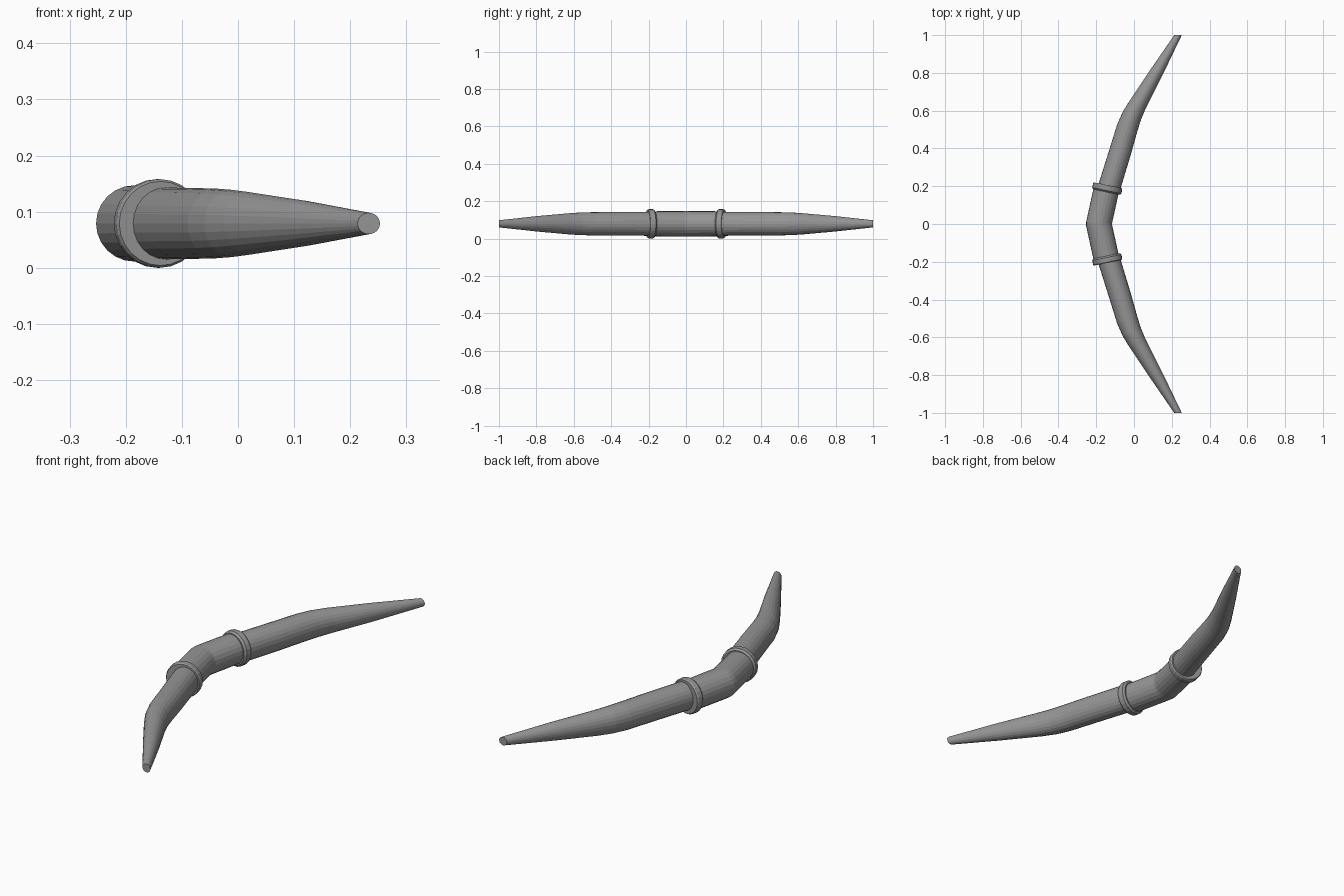
import bpy, bmesh, math
from mathutils import Vector

if "Cube" in bpy.data.objects:
    bpy.data.objects.remove(bpy.data.objects["Cube"])

ZC = 0.079    # height of the centre line
SIDES = 24

grey = bpy.data.materials.new("grey")
grey.diffuse_color = (0.3, 0.3, 0.3, 1)
grey.use_nodes = True
grey.node_tree.nodes["Principled BSDF"].inputs["Base Color"].default_value = grey.diffuse_color


def loft(name, rings):
    """Skin elliptical rings given as (outer xy, inner xy, half height)."""
    bm = bmesh.new()
    loops = []
    for outer, inner, hz in rings:
        o, i = Vector(outer), Vector(inner)
        c, r = (o + i) / 2, (i - o) / 2
        loop = []
        for k in range(SIDES):
            a = math.tau * k / SIDES
            p = c + r * math.cos(a)
            loop.append(bm.verts.new((p.x, p.y, ZC + hz * math.sin(a))))
        loops.append(loop)
    for a, b in zip(loops, loops[1:]):
        for k in range(SIDES):
            n = (k + 1) % SIDES
            bm.faces.new((a[k], a[n], b[n], b[k]))
    bm.faces.new(loops[0])
    bm.faces.new(loops[-1])
    bmesh.ops.recalc_face_normals(bm, faces=bm.faces)
    mesh = bpy.data.meshes.new(name)
    bm.to_mesh(mesh)
    bm.free()
    mesh.materials.append(grey)
    ob = bpy.data.objects.new(name, mesh)
    bpy.context.collection.objects.link(ob)
    return ob


# Curved stave: half of the rings, mirrored front to back
half = [
    ((-0.253, 0.012), (-0.116, 0.004), 0.068),
    ((-0.212, 0.200), (-0.080, 0.168), 0.067),
    ((-0.190, 0.205), (-0.075, 0.175), 0.064),
    ((-0.127, 0.405), (-0.016, 0.370), 0.063),
    ((-0.090, 0.525), (0.016, 0.485), 0.062),
    ((-0.060, 0.593), (0.036, 0.550), 0.060),
    ((-0.025, 0.650), (0.062, 0.612), 0.056),
    ((0.080, 0.807), (0.152, 0.790), 0.041),
    ((0.213, 1.000), (0.253, 1.000), 0.019),
]
mirrored = [((o[0], -o[1]), (i[0], -i[1]), hz) for o, i, hz in half]
loft("stave", mirrored[::-1] + half)

# Two chamfered collars around the grip ends
collar_profile = [(-0.018, 0.071), (-0.010, 0.079), (0.012, 0.079), (0.018, 0.075)]
tilt = math.radians(12)
for side, label in ((1, "back"), (-1, "front")):
    rings = []
    for d, r in collar_profile:
        c = Vector((-0.142 + d * math.sin(tilt), 0.187 + d * math.cos(tilt)))
        across = Vector((math.cos(tilt), -math.sin(tilt))) * r
        o, i = c - across, c + across
        rings.append(((o.x, side * o.y), (i.x, side * i.y), r))
    loft(label + "_collar", rings)
